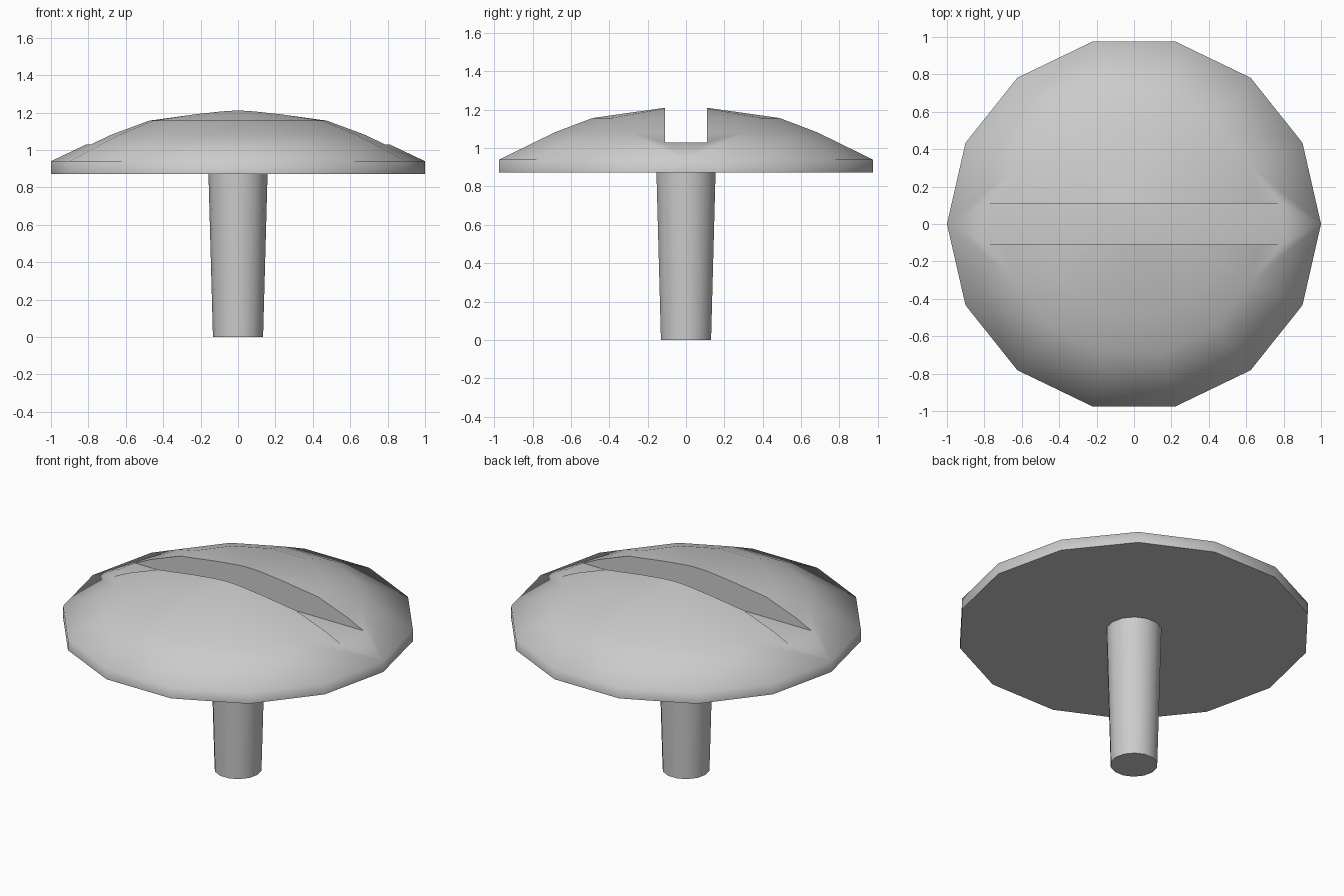
import bpy, bmesh
from math import cos, sin, pi, radians

if "Cube" in bpy.data.objects:
    bpy.data.objects.remove(bpy.data.objects["Cube"])

SIDES = 14


def lathe(name, profile):
    """Closed 14-sided solid from (radius, z) points, bottom to top; radius 0 makes a tip."""
    bm = bmesh.new()
    rings = []
    for r, z in profile:
        if r == 0:
            rings.append([bm.verts.new((0, 0, z))])
        else:
            rings.append([bm.verts.new((r * cos(2 * pi * k / SIDES),
                                        r * sin(2 * pi * k / SIDES), z))
                          for k in range(SIDES)])
    bm.faces.new(rings[0][::-1])
    for low, high in zip(rings, rings[1:]):
        for k in range(SIDES):
            n = (k + 1) % SIDES
            if len(high) == 1:
                bm.faces.new((low[k], low[n], high[0]))
            else:
                bm.faces.new((low[k], low[n], high[n], high[k]))
    if len(rings[-1]) > 1:
        bm.faces.new(rings[-1])
    bmesh.ops.recalc_face_normals(bm, faces=bm.faces)
    mesh = bpy.data.meshes.new(name)
    bm.to_mesh(mesh)
    bm.free()
    obj = bpy.data.objects.new(name, mesh)
    bpy.context.collection.objects.link(obj)
    return obj


def activate(obj):
    bpy.ops.object.select_all(action='DESELECT')
    obj.select_set(True)
    bpy.context.view_layer.objects.active = obj


# Domed screw head with a thin upright rim
head = lathe("screw_head", [(1, 0.872), (1, 0.94), (0.7, 1.083),
                            (0.5, 1.157), (0, 1.226)])

# Tapered shank
shank = lathe("shank", [(0.134, 0), (0.158, 0.872)])

# Driver slot cut straight across the head
bpy.ops.mesh.primitive_cube_add(size=1, location=(0, 0, 1.03 + 0.25))
cutter = bpy.context.object
cutter.name = "slot_cutter"
cutter.scale = (2.4, 0.22, 0.5)
cutter.hide_render = True
bpy.context.view_layer.update()
slot = head.modifiers.new("slot", 'BOOLEAN')
slot.operation = 'DIFFERENCE'
slot.solver = 'EXACT'
slot.object = cutter
activate(head)
bpy.ops.object.modifier_apply(modifier=slot.name)
bpy.data.objects.remove(cutter, do_unlink=True)

# Soft shading, keeping the slot and underside crisp
for part in (head, shank):
    activate(part)
    bpy.ops.object.shade_smooth_by_angle(angle=radians(72))
